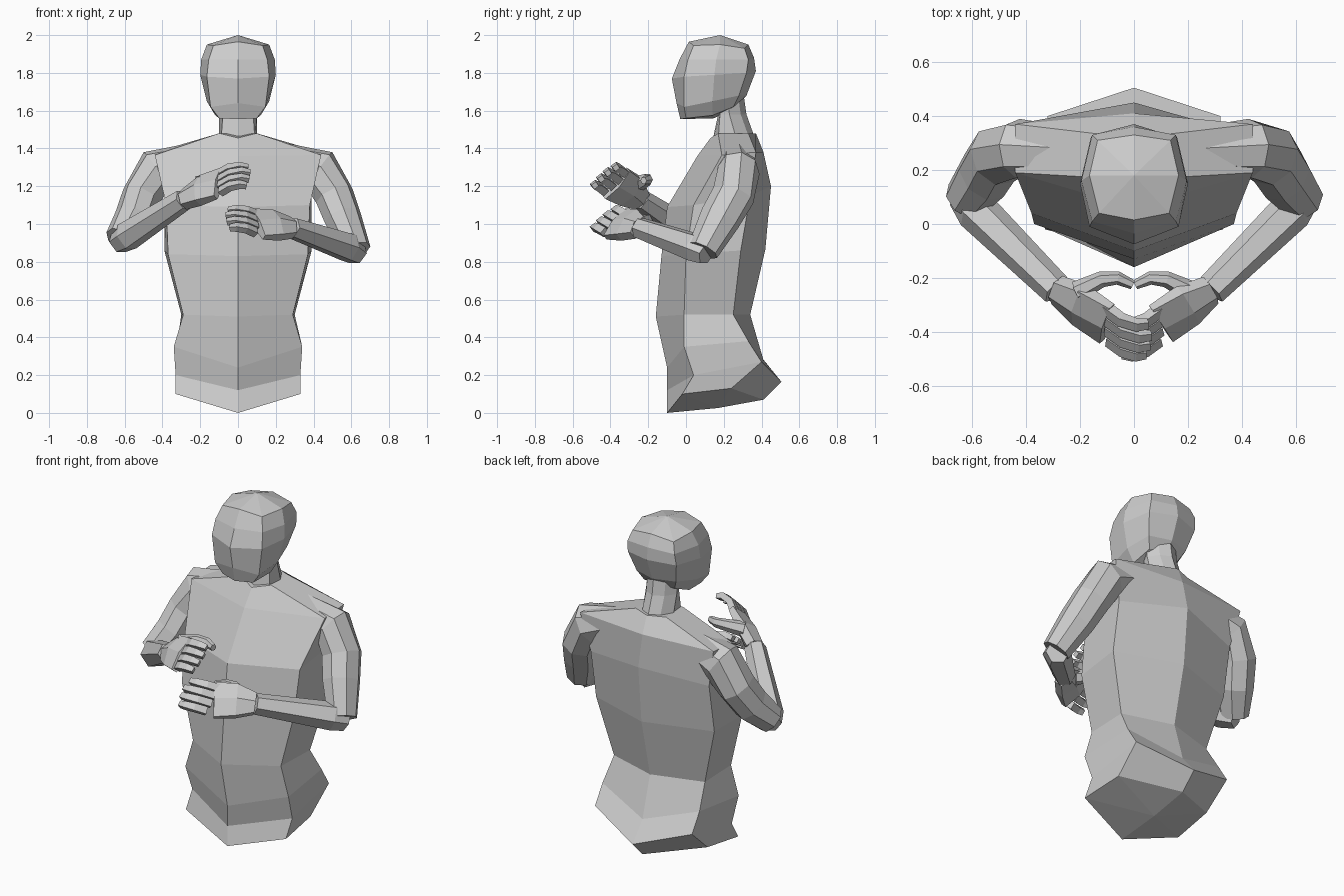
import bpy
import bmesh
from math import cos, sin, pi
from mathutils import Vector as V

cube = bpy.data.objects.get("Cube")
if cube:
    bpy.data.objects.remove(cube)

GREY = (0.6, 0.6, 0.6, 1)
clay = bpy.data.materials.new("clay grey")
clay.use_nodes = True
clay.diffuse_color = GREY
clay.node_tree.nodes["Principled BSDF"].inputs["Base Color"].default_value = GREY


def loft(name, rings, start=None, end=None):
    """Skin matching closed rings; each end is a fan to a point or a flat cap."""
    bm = bmesh.new()
    loops = [[bm.verts.new(p) for p in ring] for ring in rings]
    n = len(loops[0])
    for a, b in zip(loops, loops[1:]):
        for i in range(n):
            j = (i + 1) % n
            bm.faces.new((a[i], a[j], b[j], b[i]))
    for loop, tip in ((loops[0], start), (loops[-1], end)):
        if tip is None:
            bm.faces.new(loop)
        else:
            v = bm.verts.new(tip)
            for i in range(n):
                bm.faces.new((loop[i], loop[(i + 1) % n], v))
    bmesh.ops.recalc_face_normals(bm, faces=bm.faces)
    mesh = bpy.data.meshes.new(name)
    bm.to_mesh(mesh)
    bm.free()
    mesh.materials.append(clay)
    obj = bpy.data.objects.new(name, mesh)
    bpy.context.collection.objects.link(obj)


def mirrored(front, sides, back):
    """Ring from a front (y, z), left-hand corners (x, y, z) and a back (y, z)."""
    left = [V(p) for p in sides]
    right = [V((-p.x, p.y, p.z)) for p in reversed(left)]
    return [V((0, *front))] + left + [V((0, *back))] + right


def tube(name, path, radii, across, sides=6):
    """Tube along a path; radii are (half width along across, half thickness)."""
    path = [V(p) for p in path]
    rings = []
    for i, p in enumerate(path):
        t = (path[min(i + 1, len(path) - 1)] - path[max(i - 1, 0)]).normalized()
        u = V(across)
        u = (u - t * u.dot(t)).normalized()
        w = t.cross(u)
        a, b = radii[i]
        ring = []
        for k in range(sides):
            ang = 2 * pi * (k + 0.5) / sides
            ring.append(p + u * a * cos(ang) + w * b * sin(ang))
        rings.append(ring)
    loft(name, rings)


# Torso: underside, seat, hips, waist, chest and shoulder slope
loft("torso", [
    mirrored((-.10, 0), [(.33, -.02, .10), (.31, .24, .13)], (.41, .07)),
    mirrored((-.10, .12), [(.33, .04, .20), (.32, .40, .27)], (.505, .165)),
    mirrored((-.10, .24), [(.34, -.01, .35), (.32, .33, .38)], (.41, .28)),
    mirrored((-.16, .51), [(.29, -.01, .52), (.30, .25, .52)], (.34, .52)),
    mirrored((-.13, .83), [(.37, 0, .84), (.39, .29, .86)], (.42, .865)),
    mirrored((-.10, 1.09), [(.38, .04, 1.10), (.39, .34, 1.15)], (.45, 1.20)),
    mirrored((.06, 1.36), [(.44, .19, 1.365), (.44, .37, 1.38)], (.41, 1.38)),
    mirrored((.13, 1.455), [(.10, .17, 1.48), (.10, .33, 1.48)], (.37, 1.48)),
], start=(0, .17, .026))

# Neck
loft("neck", [
    mirrored((.14, 1.44), [(.09, .17, 1.44), (.10, .27, 1.44), (.06, .34, 1.44)], (.37, 1.44)),
    mirrored((.17, 1.58), [(.08, .18, 1.58), (.10, .23, 1.58), (.06, .29, 1.58)], (.32, 1.58)),
    mirrored((.15, 1.72), [(.08, .16, 1.72), (.10, .21, 1.72), (.06, .27, 1.72)], (.30, 1.72)),
])

# Head: jaw, cheeks, temples and crown
loft("head", [
    mirrored((-.03, 1.555), [(.10, 0, 1.56), (.12, .14, 1.575), (.10, .25, 1.62)], (.28, 1.64)),
    mirrored((-.05, 1.64), [(.145, -.01, 1.62), (.165, .14, 1.65), (.13, .28, 1.68)], (.32, 1.68)),
    mirrored((-.075, 1.77), [(.165, -.01, 1.78), (.20, .15, 1.79), (.16, .32, 1.80)], (.37, 1.81)),
    mirrored((-.035, 1.87), [(.155, .01, 1.87), (.195, .16, 1.87), (.155, .33, 1.87)], (.36, 1.88)),
    mirrored((.015, 1.965), [(.13, .04, 1.945), (.165, .18, 1.95), (.135, .31, 1.93)], (.33, 1.95)),
], start=(0, .15, 1.56), end=(0, .18, 2))


def build_arm(label, s, elbow_z, wrist_z, hand_z, lift):
    """One arm with hand; s is the side sign, heights differ per arm."""
    def at(x, y, z):
        return V((s * x, y, z))

    # Shoulder and upper arm
    tube(label + "_upper_arm",
         [at(.24, .27, 1.345), at(.43, .28, 1.285), at(.51, .25, 1.15),
          at(.555, .18, 1.03), at(.625, .09, elbow_z)],
         [(.09, .085), (.11, .12), (.115, .105), (.11, .10), (.085, .08)],
         (0, 1, .3), 8)

    # Forearm
    wrist = at(.285, -.245, wrist_z)
    tube(label + "_forearm",
         [at(.63, .11, elbow_z - .015), at(.585, .05, elbow_z + .015), wrist],
         [(.065, .065), (.08, .078), (.058, .06)], (0, 0, 1))

    # Palm, spread from little finger (low, forward) to index (high, inward)
    spread = at(.02, .15, .11).normalized()
    knuckles = at(.10, -.37, hand_z)
    tube(label + "_palm",
         [wrist, at(.20, -.30, (wrist_z + hand_z) / 2 + .005), knuckles],
         [(.065, .05), (.105, .052), (.115, .032)], spread)

    # Four curved fingers
    for i, finger in enumerate(("little", "ring", "middle", "index")):
        base = knuckles + spread * (i - 1.5) * .05
        reach = (.85, .97, 1.04, 1)[i]
        steps = [V((0, 0, 0)), at(-.06, -.045, lift), at(-.12, -.065, lift * 1.3),
                 at(-.16, -.06, lift * 1.1)]
        tube(f"{label}_{finger}_finger", [base + d * reach for d in steps],
             [(.029, .027), (.028, .026), (.026, .024), (.021, .02)], spread, 4)

    # Thumb curving inward across the chest
    tube(label + "_thumb",
         [at(.21, -.25, hand_z), at(.12, -.205, hand_z + .02),
          at(.06, -.20, hand_z + .02), at(.005, -.225, hand_z + .015)],
         [(.045, .04), (.034, .03), (.028, .025), (.02, .018)], (0, 0, 1))


build_arm("left", 1, .86, .98, 1.0, .025)
build_arm("right", -1, .92, 1.13, 1.215, .035)
